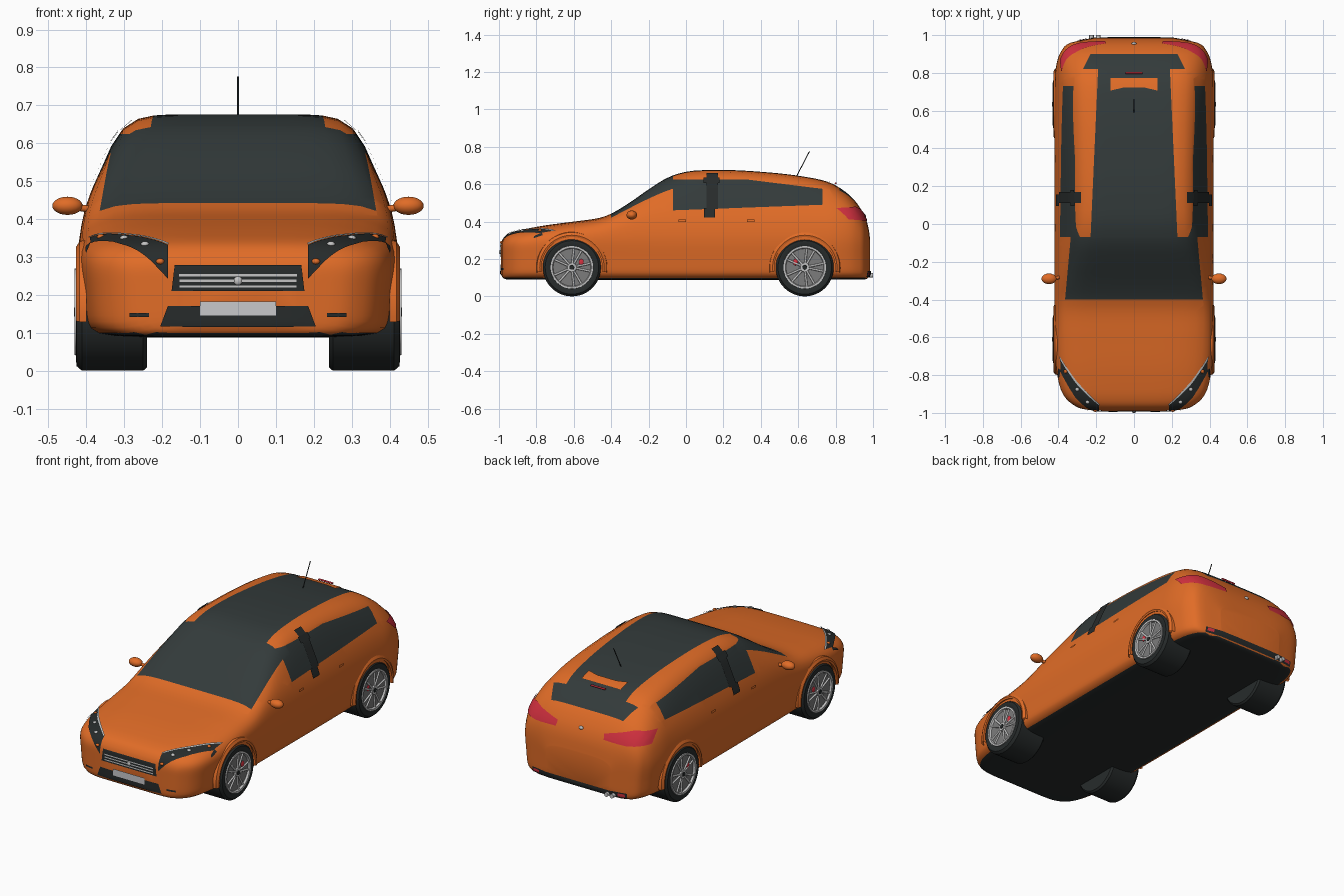
import bpy, bmesh, math
from mathutils import Vector, Matrix
from mathutils.bvhtree import BVHTree

if "Cube" in bpy.data.objects:
    bpy.data.objects.remove(bpy.data.objects["Cube"])


def material(name, r, g, b):
    m = bpy.data.materials.new(name)
    m.diffuse_color = (r, g, b, 1)
    m.use_nodes = True
    m.node_tree.nodes["Principled BSDF"].inputs["Base Color"].default_value = m.diffuse_color
    return m


ORANGE = material("orange_paint", 0.75, 0.15, 0.02)
GLASS = material("dark_glass", 0.033, 0.043, 0.043)
BLACK = material("black_rubber", 0.02, 0.024, 0.024)
SILVER = material("silver", 0.55, 0.55, 0.55)
GREY = material("wheel_grey", 0.2, 0.2, 0.2)
RED = material("red_lens", 0.65, 0.03, 0.05)
PLATE = material("plate_grey", 0.58, 0.58, 0.6)


def finish(name, bm, mats, angle=35):
    me = bpy.data.meshes.new(name)
    bm.to_mesh(me)
    bm.free()
    for m in mats:
        me.materials.append(m)
    me.shade_smooth()
    me.set_sharp_from_angle(angle=math.radians(angle))
    ob = bpy.data.objects.new(name, me)
    bpy.context.collection.objects.link(ob)
    return ob


def curve(table, t):
    """Smooth interpolation through (t, value) pairs."""
    if t <= table[0][0]:
        return table[0][1]
    if t >= table[-1][0]:
        return table[-1][1]
    i = max(k for k in range(len(table) - 1) if table[k][0] <= t)

    def slope(k):
        a, b = table[max(k - 1, 0)], table[min(k + 1, len(table) - 1)]
        return (b[1] - a[1]) / (b[0] - a[0])
    (t0, v0), (t1, v1) = table[i], table[i + 1]
    d = t1 - t0
    u = (t - t0) / d
    return ((2*u**3 - 3*u**2 + 1) * v0 + (u**3 - 2*u**2 + u) * d * slope(i)
            + (3*u**2 - 2*u**3) * v1 + (u**3 - u**2) * d * slope(i + 1))


# Body curves along the length: roof line, plan width, floor, corner sharpness
TOP = [(-.99, .27), (-.982, .295), (-.96, .325), (-.92, .345), (-.86, .36), (-.75, .38),
       (-.6, .40), (-.47, .418), (-.4, .442), (-.3, .502), (-.2, .572), (-.1, .634),
       (0, .666), (.1, .675), (.25, .675), (.45, .662), (.6, .645), (.75, .615),
       (.83, .575), (.9, .515), (.95, .44), (.975, .37), (.985, .30)]
PLAN = [(-.99, .38), (-.982, .62), (-.96, .76), (-.92, .87), (-.86, .94), (-.75, .985),
        (-.6, 1), (.75, 1), (.85, .975), (.92, .91), (.96, .8), (.985, .5)]
FLOOR = [(-.99, .12), (-.98, .1), (-.95, .09), (.95, .09), (.975, .1), (.985, .12)]
CORNER = [(-.99, 4.5), (-.7, 5), (-.4, 7), (0, 8), (.6, 8), (.85, 6), (.985, 4)]
SIDE = [(.09, .40), (.2, .411), (.3, .42), (.38, .412), (.45, .395), (.55, .355),
        (.65, .325), (.68, .315)]
MID = .22


def section(y, count=72):
    h, p, b, n = (curve(t, y) for t in (TOP, PLAN, FLOOR, CORNER))
    for k in range(count):
        a = 2 * math.pi * k / count
        c, s = math.cos(a), math.sin(a)
        e = n if s > 0 else 9
        r = (abs(c)**e + abs(s)**e) ** (-1 / e)
        z = MID + s * r * ((h - MID) if s > 0 else (MID - b))
        yield Vector((c * r * p * curve(SIDE, z), y, z))


def strip(bm, rings, closed=True):
    for A, B in zip(rings, rings[1:]):
        for k in range(len(A) if closed else len(A) - 1):
            j = (k + 1) % len(A)
            bm.faces.new((A[k], A[j], B[j], B[k]))


# Body shell
bm = bmesh.new()
N = 84
ys = [-.0025 - .9875 * math.cos(math.pi * i / N) for i in range(N + 1)]
rings = [[bm.verts.new(v) for v in section(y)] for y in ys]
strip(bm, rings)
bm.faces.new(rings[0])
bm.faces.new(rings[-1])
bmesh.ops.recalc_face_normals(bm, faces=bm.faces)
TREE = BVHTree.FromBMesh(bm)


def cut(p, q, axis, keep):
    fs = [f for f in bm.faces if keep(f.calc_center_median())]
    geom = set(fs) | {e for f in fs for e in f.edges} | {v for f in fs for v in f.verts}
    no = (Vector(q) - Vector(p)).cross(Vector(axis)).normalized()
    bmesh.ops.bisect_plane(bm, geom=list(geom), dist=1e-5, plane_co=p, plane_no=no)


# Window outlines, cut into the shell
X, Z = (1, 0, 0), (0, 0, 1)
upper = lambda c: c.z > .4
sides = lambda c: abs(c.x) > .26 and c.z > .42 and -.1 < c.y < .77
for y in (-.4, -.07, .73, .82, .9):
    cut((0, y, 0), (1, y, 0), Z, upper)
for s in (1, -1):
    cut((s*.365, -.4, 0), (s*.335, -.07, 0), Z, lambda c: c.z > .38 and -.42 < c.y < -.05)
    cut((s*.23, -.07, 0), (s*.19, .82, 0), Z, lambda c: c.z > .5 and -.09 < c.y < .84)
    cut((s*.27, .82, 0), (s*.23, .9, 0), Z, lambda c: c.z > .4 and .8 < c.y < .92)
cut((0, -.07, .46), (0, .73, .49), X, sides)
cut((0, -.07, .625), (0, .35, .625), X, lambda c: sides(c) and c.y < .36)
cut((0, .3, .628), (0, .73, .575), X, lambda c: sides(c) and c.y > .28)


def is_glass(c):
    x, y, z = abs(c.x), c.y, c.z
    if z < .36:
        return False
    if -.4 < y < -.07:
        return x < .365 - .03 * (y + .4) / .33
    if -.07 < y < .82 and z > .5 and x < .23 - .04 * (y + .07) / .89:
        return True
    if .82 < y < .9:
        return x < .27 - .5 * (y - .82)
    top = min(.625, .628 - .053 * (y - .3) / .43)
    return -.07 < y < .73 and x > .26 and .46 + .0375 * (y + .07) < z < top


for f in bm.faces:
    c = f.calc_center_median()
    f.material_index = 2 if c.z < .099 else 1 if is_glass(c) else 0
finish("body", bm, [ORANGE, GLASS, BLACK], 40)


def decal(name, pts, d, mat, off=.004, mirror=False, cuts=5):
    """Thin plate draped on the body, projected along d."""
    for s in ((1, -1) if mirror else (1,)):
        d2 = Vector((d[0] * s, d[1], d[2])).normalized()
        bm = bmesh.new()
        vs = [bm.verts.new((p[0] * s, p[1], p[2])) for p in pts]
        es = [bm.edges.new((vs[i - 1], vs[i])) for i in range(len(vs))]
        bmesh.ops.triangle_fill(bm, edges=es, use_beauty=True, normal=-d2)
        bmesh.ops.subdivide_edges(bm, edges=bm.edges[:], cuts=cuts, use_grid_fill=True)
        for v in bm.verts:
            hit, no, _, _ = TREE.ray_cast(v.co - d2, d2)
            if hit:
                v.co = hit + (no if no.dot(d2) < 0 else -no) * off
        bm.normal_update()
        bmesh.ops.reverse_faces(bm, faces=[f for f in bm.faces if f.normal.dot(d2) > 0])
        finish(name, bm, [mat])


def rect(x0, x1, z0, z1, y=0):
    return [(x0, y, z0), (x1, y, z0), (x1, y, z1), (x0, y, z1)]


def side_rect(y0, y1, z0, z1):
    return [(.4, y0, z0), (.4, y1, z0), (.4, y1, z1), (.4, y0, z1)]


def ball(name, c, r, mat):
    bm = bmesh.new()
    bmesh.ops.create_uvsphere(bm, u_segments=20, v_segments=12, radius=1)
    bm.transform(Matrix.Translation(c) @ Matrix.Diagonal((*r, 1)))
    finish(name, bm, [mat])


def rod(name, p, q, r, mat):
    p, q = Vector(p), Vector(q)
    bm = bmesh.new()
    bmesh.ops.create_cone(bm, cap_ends=True, segments=16, radius1=r, radius2=r, depth=(q - p).length)
    bm.transform(Matrix.Translation((p + q) / 2) @ (q - p).to_track_quat('Z', 'Y').to_matrix().to_4x4())
    finish(name, bm, [mat])


FWD, INTO, BACK = (0, 1, 0), (-1, 0, 0), (0, -1, 0)

# Front: grille, bars, badge, intake, number plate, fog vents
decal("grille", [(-.175, 0, .21), (.175, 0, .21), (.167, 0, .278), (-.167, 0, .278)], FWD, BLACK)
for z in (.222, .237, .252):
    decal("grille_bar", rect(-.155, .155, z - .003, z + .003), FWD, SILVER, .007)
ball("front_badge", (0, -.992, .237), (.012, .008, .012), SILVER)
decal("lower_intake", [(-.205, 0, .117), (.205, 0, .117), (.185, 0, .17), (-.185, 0, .17)], FWD, BLACK)
decal("number_plate", rect(-.1, .1, .145, .183), FWD, PLATE, .007)
decal("fog_vent", rect(.235, .285, .142, .152), FWD, BLACK, mirror=True)

# Headlights with chrome brow and lamps
DOWN = (0, 1, -1)
decal("headlight", [(.388, -.72, .365), (.30, -.845, .36), (.185, -.945, .32), (.185, -.985, .24),
                    (.215, -.97, .26), (.31, -.89, .305), (.385, -.785, .335)], DOWN, BLACK, .005, True, 7)
decal("headlight_brow", [(.39, -.715, .367), (.30, -.84, .362), (.183, -.94, .322), (.183, -.95, .32),
                         (.30, -.857, .36), (.388, -.73, .363)], DOWN, SILVER, .008, True)
for s in (1, -1):
    for x, y, z, m in ((.36, -.785, .355, ORANGE), (.30, -.868, .34, SILVER),
                       (.245, -.93, .32, SILVER), (.205, -.97, .275, ORANGE)):
        hit, no, _, _ = TREE.ray_cast(Vector((s * x, y - .5, z + .5)), Vector(DOWN).normalized())
        ball("headlight_lamp", hit + no * .003, (.011, .01, .008), m)

# Rear: lights, bumper, exhausts, badge
decal("tail_light", [(.155, .97, .435), (.155, .97, .405), (.28, .935, .40), (.385, .86, .41),
                     (.39, .83, .47), (.31, .90, .478)], (-.4, -1, 0), RED, .005, True, 7)
decal("rear_diffuser", rect(-.30, .30, .105, .135), BACK, BLACK)
decal("rear_reflector", rect(.25, .29, .113, .13), BACK, RED, .007, True)
for x in (-.19, -.225):
    rod("exhaust_pipe", (x, .90, .112), (x, 1.0, .112), .012, SILVER)
ball("rear_badge", (0, .955, .43), (.013, .008, .01), SILVER)

# Roof: spoiler strip, brake light, antenna
decal("spoiler_strip", [(-.125, .705, 0), (-.06, .72, 0), (.06, .72, 0), (.125, .705, 0),
                        (.125, .77, 0), (-.125, .77, 0)], (0, 0, -1), ORANGE, .006)
rod("brake_light", (-.045, .80, .605), (.045, .80, .605), .005, RED)
rod("antenna", (0, .59, .64), (0, .66, .775), .0025, BLACK)

# Sides: door pillar, handles, marker lights, mirrors
decal("door_pillar", side_rect(.11, .17, .465, .655), INTO, BLACK, .007, True)
decal("door_pillar_foot", side_rect(.095, .155, .42, .47), INTO, BLACK, .008, True)
decal("pillar_bar", side_rect(.095, .18, .60, .63), INTO, BLACK, .009, True)
for y in (-.02, .345):
    decal("door_handle", side_rect(y - .02, y + .02, .396, .408), INTO, ORANGE, .009, True)
decal("side_marker", [(.4, -.815, .308), (.4, -.765, .325), (.4, -.77, .337), (.4, -.81, .32)], INTO, BLACK, .005, True)
for s in (1, -1):
    ball("side_mirror", (s * .45, -.29, .435), (.04, .028, .024), ORANGE)
    rod("mirror_stalk", (s * .385, -.28, .425), (s * .43, -.29, .432), .009, ORANGE)


def lathe(name, profile, s, cy, mat, a0=0, a1=360, n=48, cz=.155):
    """Revolve (radius, x) points about a wheel axle."""
    full = a1 - a0 == 360
    bm = bmesh.new()
    rows = []
    for r, x in profile:
        angs = [math.radians(a0 + (a1 - a0) * k / n) for k in range(n if full else n + 1)]
        rows.append([bm.verts.new((s * x, cy + r * math.cos(a), cz + r * math.sin(a))) for a in angs])
    strip(bm, rows, full)
    bmesh.ops.remove_doubles(bm, verts=bm.verts, dist=1e-5)
    bmesh.ops.recalc_face_normals(bm, faces=bm.faces)
    finish(name, bm, [mat])


# Wheels and arch lips
for s in (1, -1):
    for cy in (-.61, .635):
        lathe("tyre", [(.1, .418), (.113, .424), (.12, .428), (.143, .426), (.155, .412), (.155, .25),
                       (.146, .24), (.06, .24), (0, .24)], s, cy, BLACK)
        lathe("rim", [(.115, .422), (.114, .431), (.104, .431), (.1, .42)], s, cy, SILVER)
        lathe("wheel_disc", [(.103, .4205), (0, .4205)], s, cy, GREY)
        lathe("hub", [(.026, .42), (.024, .43), (0, .43)], s, cy, SILVER, n=20)
        lathe("hub_cap", [(.013, .429), (.012, .433), (0, .433)], s, cy, BLACK, n=16)
        lathe("arch_lip", [(.162, .40), (.162, .424), (.172, .427), (.187, .418), (.19, .40)],
              s, cy, ORANGE, -8, 188)
        for k in range(10):
            a = math.radians(36 * k + (6 if k % 2 else -6) + 18)
            u = Vector((0, math.cos(a), math.sin(a)))
            c = Vector((s * .4215, cy, .155))
            rod("spoke", c + u * .02, c + u * .104, .0055, SILVER)
        side = 1 if cy < 0 else -1
        ball("brake_caliper", (s * .421, cy + side * .05, .183), (.005, .013, .017), RED)
